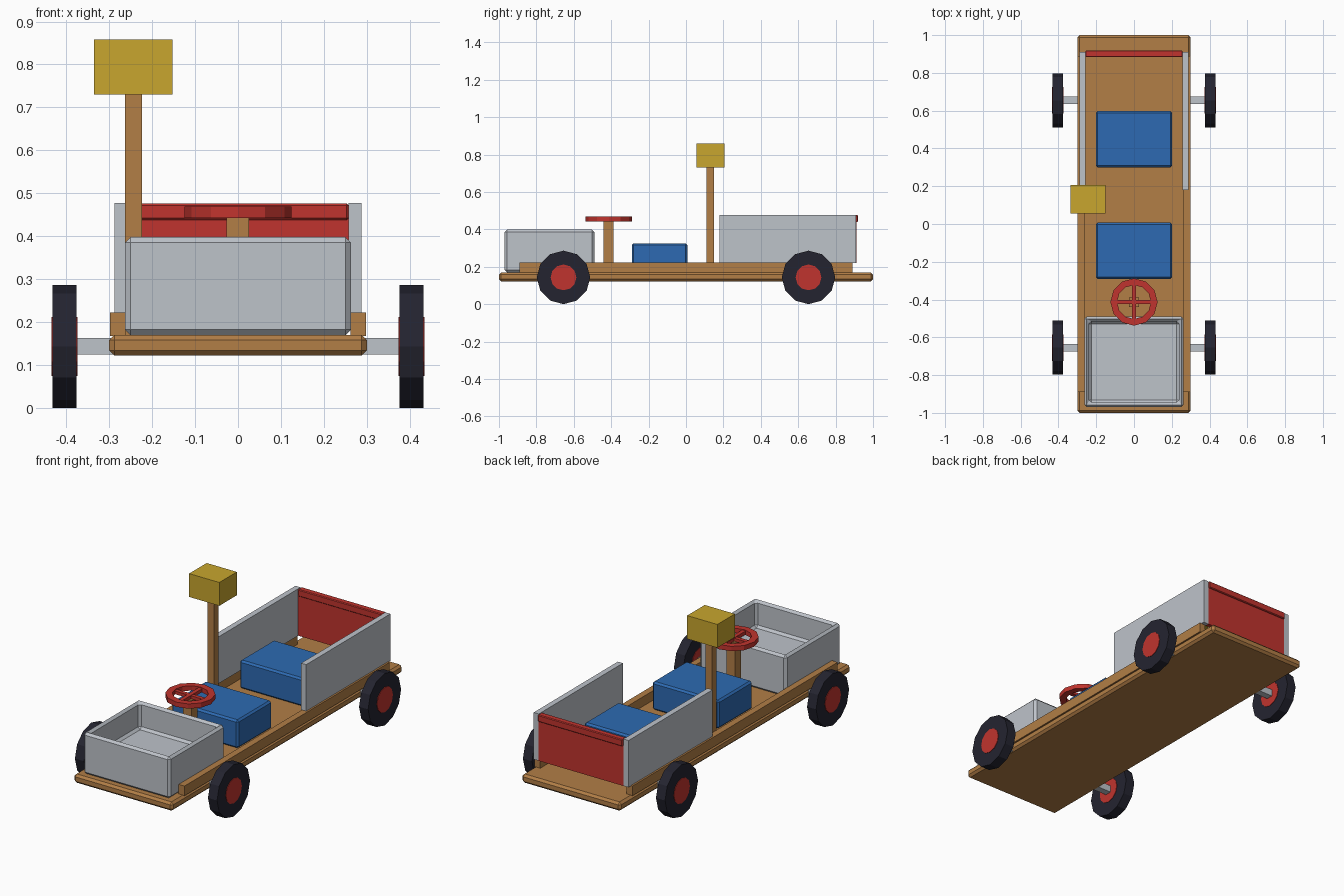
import bpy, bmesh, math
from mathutils import Matrix

if "Cube" in bpy.data.objects:
    bpy.data.objects.remove(bpy.data.objects["Cube"], do_unlink=True)


def linear(c):
    c /= 255
    return c / 12.92 if c <= 0.04045 else ((c + 0.055) / 1.055) ** 2.4


def material(name, *rgb):
    m = bpy.data.materials.new(name)
    m.use_nodes = True
    col = [linear(c) for c in rgb] + [1]
    m.diffuse_color = col
    m.node_tree.nodes["Principled BSDF"].inputs["Base Color"].default_value = col
    return m


wood = material("wood", 178, 126, 70)
grey = material("light grey", 190, 195, 202)
red = material("red", 192, 52, 46)
blue = material("blue", 45, 106, 178)
yellow = material("yellow", 200, 166, 46)
rubber = material("black rubber", 36, 36, 48)


def finish(name, bm, mat, bevel=0):
    bmesh.ops.recalc_face_normals(bm, faces=bm.faces)
    me = bpy.data.meshes.new(name)
    bm.to_mesh(me)
    bm.free()
    me.materials.append(mat)
    ob = bpy.data.objects.new(name, me)
    bpy.context.scene.collection.objects.link(ob)
    if bevel:
        mod = ob.modifiers.new("bevel", "BEVEL")
        mod.width = bevel
        mod.segments = 1
    return ob


def cube(x, y, z):
    """Box mesh from (low, high) ranges."""
    bm = bmesh.new()
    mid = [(a + b) / 2 for a, b in (x, y, z)]
    size = [b - a for a, b in (x, y, z)]
    bmesh.ops.create_cube(bm, size=1, matrix=Matrix.Translation(mid) @ Matrix.Diagonal(size + [1]))
    return bm


def box(name, mat, x, y, z, bevel=0):
    return finish(name, cube(x, y, z), mat, bevel)


def disc(name, mat, centre, radius, width):
    """Twelve-sided cylinder along x."""
    bm = bmesh.new()
    bmesh.ops.create_cone(bm, cap_ends=True, segments=12, radius1=radius, radius2=radius, depth=width,
                          matrix=Matrix.Translation(centre) @ Matrix.Rotation(math.pi / 2, 4, "Y"))
    return finish(name, bm, mat)


# Deck and rails
box("deck", wood, (-0.3, 0.3), (-1, 1), (0.122, 0.17), 0.012)
for side, s in (("left", 1), ("right", -1)):
    box(side + "_rail", wood, sorted((s * 0.262, s * 0.298)), (-0.89, 0.89), (0.168, 0.222))
    box(side + "_panel", grey, sorted((s * 0.257, s * 0.288)), (0.18, 0.91), (0.22, 0.477))

# Tailgate with a thicker top strip
box("tailgate", red, (-0.257, 0.257), (0.888, 0.911), (0.22, 0.45))
box("tailgate_strip", red, (-0.257, 0.257), (0.884, 0.919), (0.438, 0.476), 0.004)

# Open front tray
bm = cube((-0.263, 0.263), (-0.97, -0.49), (0.17, 0.398))
bm.faces.ensure_lookup_table()
top = max(bm.faces, key=lambda f: f.calc_center_median().z)
bmesh.ops.inset_region(bm, faces=[top], thickness=0.036)
hole = bmesh.ops.extrude_face_region(bm, geom=[top])["geom"]
bmesh.ops.translate(bm, vec=(0, 0, -0.145), verts=[v for v in hole if isinstance(v, bmesh.types.BMVert)])
if top.is_valid:
    bm.faces.remove(top)
finish("front_tray", bm, grey, 0.014)

# Seats
box("front_seat", blue, (-0.202, 0.202), (-0.29, 0.007), (0.17, 0.325), 0.01)
box("rear_seat", blue, (-0.202, 0.202), (0.3, 0.597), (0.17, 0.325), 0.01)

# Lamp on its post
box("lamp_post", wood, (-0.263, -0.223), (0.11, 0.15), (0.17, 0.8))
box("lamp", yellow, (-0.335, -0.152), (0.055, 0.207), (0.73, 0.858))

# Steering column and wheel
cy = -0.413
box("steering_column", wood, (-0.027, 0.026), (-0.44, -0.388), (0.17, 0.447))
bm = bmesh.new()
n = 12
rings = []
for i in range(n):
    a = 2 * math.pi * i / n
    rings.append([bm.verts.new((r * math.cos(a), cy + r * math.sin(a), z))
                  for r, z in ((0.09, 0.443), (0.125, 0.443), (0.125, 0.469), (0.09, 0.469))])
for i in range(n):
    a, b = rings[i], rings[(i + 1) % n]
    for j in range(4):
        k = (j + 1) % 4
        bm.faces.new((a[j], b[j], b[k], a[k]))
finish("steering_rim", bm, red)
box("steering_spoke_across", red, (-0.1, 0.1), (cy - 0.011, cy + 0.011), (0.446, 0.463))
box("steering_spoke_along", red, (-0.011, 0.011), (cy - 0.1, cy + 0.1), (0.446, 0.465))

# Axles and wheels
for end, y in (("front", -0.655), ("rear", 0.655)):
    box(end + "_axle", grey, (-0.38, 0.38), (y - 0.019, y + 0.019), (0.125, 0.163))
    for side, s in (("left", 1), ("right", -1)):
        disc(f"{end}_{side}_tyre", rubber, (s * 0.404, y, 0.143), 0.143, 0.055)
        disc(f"{end}_{side}_hub", red, (s * 0.404, y, 0.143), 0.069, 0.06)
